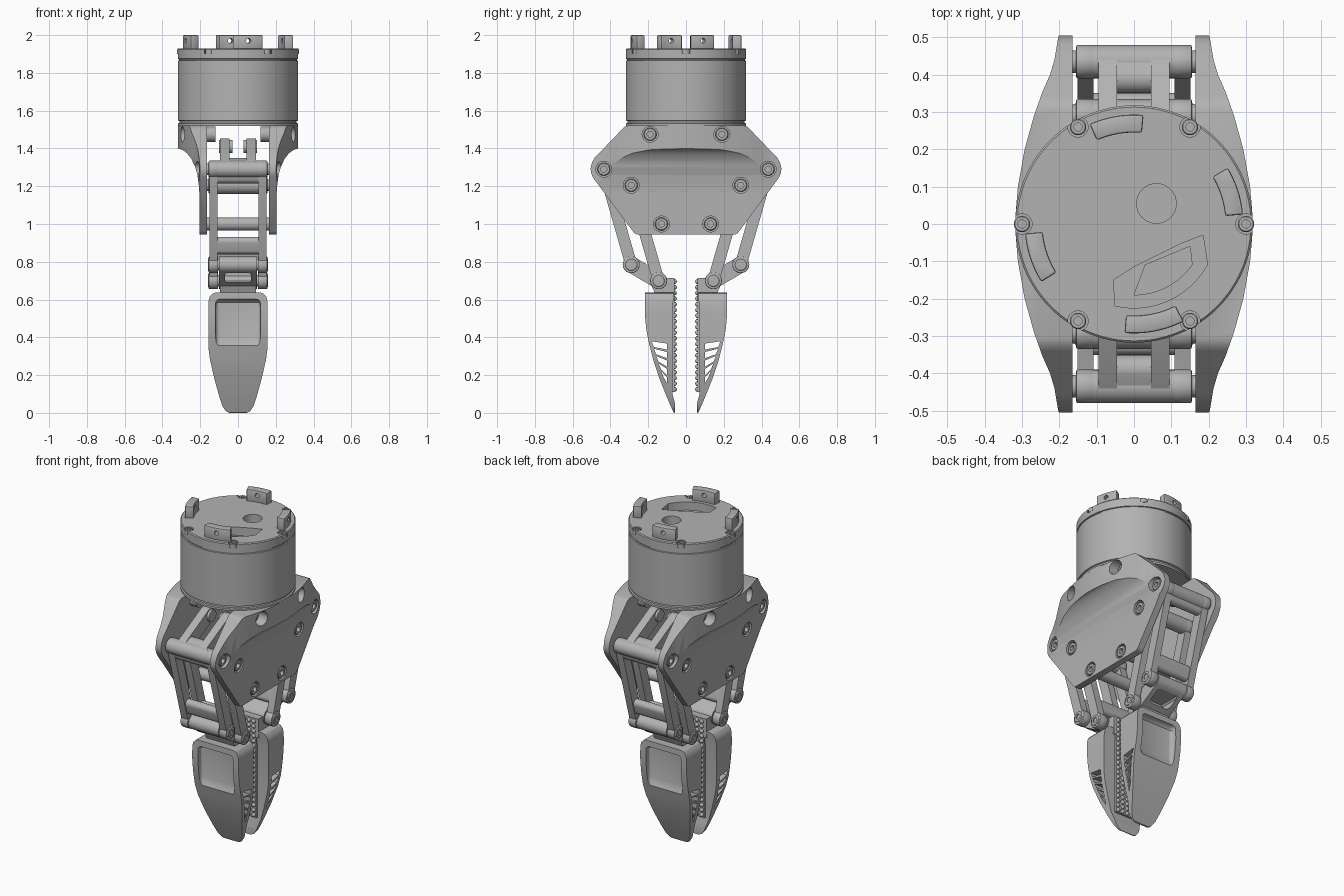
import bpy, bmesh, math
from mathutils import Vector

if "Cube" in bpy.data.objects:
    bpy.data.objects.remove(bpy.data.objects["Cube"], do_unlink=True)

grey = bpy.data.materials.new("machined_grey")
grey.use_nodes = True
grey.diffuse_color = (0.45, 0.45, 0.45, 1)
grey.node_tree.nodes["Principled BSDF"].inputs["Base Color"].default_value = grey.diffuse_color


def place(axis, u, v, h):
    return {"x": (h, u, v), "y": (u, h, v), "z": (u, v, h)}[axis]


def finish(name, bm):
    bmesh.ops.recalc_face_normals(bm, faces=bm.faces)
    mesh = bpy.data.meshes.new(name)
    bm.to_mesh(mesh)
    bm.free()
    mesh.materials.append(grey)
    ob = bpy.data.objects.new(name, mesh)
    bpy.context.collection.objects.link(ob)
    return ob


def prism(name, pts, axis, a, b):
    """Extrude a 2D outline along an axis from a to b."""
    bm = bmesh.new()
    ends = [[bm.verts.new(place(axis, u, v, h)) for u, v in pts] for h in (a, b)]
    for ring in ends:
        bm.faces.new(ring)
    n = len(pts)
    for i in range(n):
        j = (i + 1) % n
        bm.faces.new((ends[0][i], ends[0][j], ends[1][j], ends[1][i]))
    return finish(name, bm)


def arc(c, r, a0, a1, n):
    return [(c[0] + r * math.cos(math.radians(a0 + (a1 - a0) * i / n)),
             c[1] + r * math.sin(math.radians(a0 + (a1 - a0) * i / n))) for i in range(n + 1)]


def circle(c, r, n=32):
    return arc(c, r, 0, 360 - 360 / n, n - 1)


def sector(r0, r1, a0, a1):
    return arc((0, 0), r1, a0, a1, 12) + arc((0, 0), r0, a1, a0, 12)


def capsule(p, q, r):
    ang = math.degrees(math.atan2(q[1] - p[1], q[0] - p[0]))
    return arc(q, r, ang - 90, ang + 90, 12) + arc(p, r, ang + 90, ang + 270, 12)


def lathe(name, profile, axis, c):
    """Spin a closed (radius, height) profile round an axis; zero radius becomes a tiny pole."""
    bm = bmesh.new()
    n = 96 if max(r for r, h in profile) > .1 else 32
    rings = [[bm.verts.new(place(axis, u, v, h)) for u, v in circle(c, max(r, .0005), n)] for r, h in profile]
    for k in range(len(rings)):
        A, B = rings[k], rings[(k + 1) % len(rings)]
        for i in range(n):
            j = (i + 1) % n
            bm.faces.new((A[i], A[j], B[j], B[i]))
    return finish(name, bm)


def apply_mod(ob, mod):
    bpy.context.view_layer.objects.active = ob
    bpy.ops.object.modifier_apply(modifier=mod.name)


def cut(ob, tool, op="DIFFERENCE"):
    mod = ob.modifiers.new("cut", "BOOLEAN")
    mod.operation, mod.object, mod.solver = op, tool, "EXACT"
    apply_mod(ob, mod)
    bpy.data.objects.remove(tool, do_unlink=True)


def bevel(ob, width, seg=2):
    mod = ob.modifiers.new("bevel", "BEVEL")
    mod.width, mod.segments, mod.limit_method, mod.angle_limit = width, seg, "ANGLE", .7
    apply_mod(ob, mod)


def lerp(p, q, t):
    return (p[0] + (q[0] - p[0]) * t, p[1] + (q[1] - p[1]) * t)


def mirror_pts(half):
    return half + [(-u, v) for u, v in reversed(half)]


def screw(name, c, side, x):
    ring = [(.016, x - .03), (.034, x - .03), (.034, x - .004), (.03, x), (.016, x)]
    lathe(name, [(r, side * h) for r, h in ring], "x", c)


# Round motor housing with a seam under its lid
body = lathe("motor_housing", [(0, 1.52), (.318, 1.52), (.318, 1.532), (.31, 1.535), (.31, 1.545), (.318, 1.548),
             (.318, 1.865), (.312, 1.867), (.312, 1.873), (.318, 1.875), (.318, 1.925), (.313, 1.93), (0, 1.93)], "z", (0, 0))
cut(body, prism("shaft_hole", circle((.06, .055), .053), "z", 1.8, 2))
slot = arc((0, 0), .225, -103, -29, 16) + [(.185, -.03), (.12, -.055), (.0, -.115), (-.055, -.15)]
cut(body, prism("cable_slot", slot, "z", 1.88, 2))
cut(body, prism("deep_slot", arc((0, 0), .19, -90, -35, 12) + [(.15, -.06), (.03, -.11)], "z", 1.8, 1.9))
for k in range(6):
    a = math.radians(60 * k)
    c = (.3 * math.cos(a), .3 * math.sin(a))
    cut(body, prism("notch", circle(c, .027), "z", 1.903, 2))
    lathe("lid_screw", [(.011, 1.9), (.022, 1.9), (.022, 1.924), (.019, 1.928), (.011, 1.928)], "z", c)

# Four curved mounting tabs with a radial hole
for a0, a1 in ((5, 31), (85, 114), (185, 212), (265, 297)):
    tab = prism("mounting_tab", sector(.245, .293, a0, a1), "z", 1.92, 2)
    bevel(tab, .006)
    hole = prism("hole", circle((0, 1.97), .013, 16), "x", .2, .35)
    hole.rotation_euler.z = math.radians((a0 + a1) / 2)
    bpy.context.view_layer.update()
    cut(tab, hole)

# Flared side plates
half_outline = [(.26, .945), (.272, .95), (.283, .963), (.492, 1.245), (.503, 1.27), (.505, 1.295),
                (.498, 1.325), (.483, 1.352), (.455, 1.38), (.34, 1.5), (.325, 1.515), (.305, 1.522)]
flare = [(.165, .9), (.205, .9), (.205, 1.17), (.208, 1.21), (.215, 1.26), (.228, 1.305), (.247, 1.345),
         (.27, 1.375), (.295, 1.393), (.33, 1.402), (.33, 1.55), (.165, 1.55)]
half_shape = [(.19, .53), (.203, .5), (.213, .44), (.225, .4), (.245, .355), (.268, .29), (.293, .2), (.311, .1), (.317, .03)]
shape = [(.16, .53)] + half_shape + [(x, -y) for x, y in reversed(half_shape)] + [(.16, -.53)]
plate_pivots = ((.19, 1.475, .25), (.435, 1.29, .205), (.29, 1.205, .205), (.13, 1.0, .205))
for side, label in ((1, "left"), (-1, "right")):
    plate = prism(label + "_side_plate", mirror_pts(half_outline), "x", side * .165, side * .34)
    cut(plate, prism("flare", [(side * x, z) for x, z in flare], "y", -.6, .6), "INTERSECT")
    cut(plate, prism("shape", [(side * x, y) for x, y in shape], "z", .8, 1.6), "INTERSECT")
    for y, z, x in plate_pivots:
        for s in (1, -1):
            cut(plate, prism("counterbore", circle((s * y, z), .042), "x", side * (x - .022), side * .4))
            screw("plate_screw", (s * y, z), side, x)

# Crossbars and screw stubs between the plates
for s in (1, -1):
    prism("spacer_bar", circle((s * .13, 1.0), .035), "x", -.17, .17)
    for y, z in ((.435, 1.29), (.29, 1.205)):
        prism("pivot_pin", circle((s * y, z), .03), "x", -.17, .17)
    for x in (.12, -.12):
        prism("standoff", circle((s * .19, 1.475), .04), "x", x, x * 1.4)


def link(name, p, q, bars):
    """Two rails with round ends, joined by crossbars given as spans along the link."""
    for x in (1, -1):
        prism(name + "_rail", capsule(p, q, .031), "x", x * .108, x * .152)
        for c in (p, q):
            end = prism(name + "_eye", circle(c, .045), "x", x * .105, x * .155)
            bevel(end, .005)
    for t0, t1, r in bars:
        prism(name + "_crossbar", capsule(lerp(p, q, t0), lerp(p, q, t1), r), "x", -.11, .11)


for s, label in ((-1, "front"), (1, "back")):
    top_out, top_in = (s * .435, 1.29), (s * .29, 1.205)
    low_out, low_in = (s * .29, .785), (s * .145, .7)
    # Parallel linkage
    link(label + "_outer_link", top_out, low_out, ((0, .001, .045), (.06, .09, .03), (.76, .84, .026)))
    link(label + "_inner_link", top_in, low_in, ((0, .001, .045), (.72, .8, .026)))
    for c in (low_out, low_in):
        for side in (1, -1):
            screw(label + "_link_screw", c, side, .16)
        prism(label + "_lower_pin", circle(c, .03), "x", -.135, .135)
    # Drive lever up into the housing
    for x in (1, -1):
        prism(label + "_lever_arm", capsule(top_out, (s * .2, 1.41), .042), "x", x * .045, x * .095)
        prism(label + "_lever_eye", circle((s * .2, 1.41), .035), "x", x * .03, x * .1)
    prism(label + "_lever_web", capsule(top_out, (s * .39, 1.31), .04), "x", -.05, .05)
    # Coupler carrying the finger
    coupler = prism(label + "_coupler", capsule(low_out, low_in, .043), "x", -.1, .1)
    cut(coupler, prism("window", [(-.06, .69), (.06, .69), (.07, .7), (.07, .73), (.06, .74), (-.06, .74), (-.07, .73), (-.07, .7)],
                       "y", s * .16, s * .4))
    prism(label + "_finger_neck", [(s * .06, .6), (s * .06, .715), (s * .15, .715), (s * .19, .69), (s * .15, .6)], "x", -.095, .095)

    # Finger: side profile trimmed by its front outline
    side_profile = [(.062, .637), (.216, .637), (.218, .52), (.21, .44), (.195, .365), (.172, .275),
                    (.14, .18), (.1, .08), (.066, .003), (.058, .0), (.058, .05), (.072, .1), (.072, .55)]
    finger = prism(label + "_finger", [(s * y, z) for y, z in side_profile], "x", -.2, .2)
    outline = [(.045, .0), (.065, .01), (.082, .035), (.1, .09), (.125, .18), (.148, .28), (.156, .34),
               (.156, .59), (.15, .615), (.135, .632), (.115, .638)]
    cut(finger, prism("outline", mirror_pts(outline), "y", -.4, .4), "INTERSECT")
    recess = [(.3, .602), (.195, .602), (.182, .585), (.178, .4), (.184, .38), (.198, .34), (.3, .32)]
    tool = prism("recess", [(s * y, z) for y, z in recess], "x", -.118, .118)
    bevel(tool, .02, 3)
    cut(finger, tool)
    # Slanted lightening slots through the finger sides
    for k in range(5):
        z = .155 + .045 * k
        outer = .108 + .0125 * (k + 1)
        slot = [(.1, z), (outer, z + .038 - .012 * k * .5 + .0), (outer + .012, z + .068 - .006 * k), (.1, z + .032)]
        cut(finger, prism("slot", [(s * y, zz) for y, zz in slot], "x", -.3, .3))
    # Grip pad with rows of round studs
    prism(label + "_grip_pad", [(s * y, z) for y, z in ((.06, .11), (.06, .71), (.085, .71), (.085, .11))], "x", -.08, .08)
    bm = bmesh.new()
    for row in range(20):
        for col in range(5):
            dot = bmesh.ops.create_icosphere(bm, subdivisions=2, radius=.013)["verts"]
            bmesh.ops.translate(bm, verts=dot, vec=Vector((.032 * (col - 2), s * .061, .125 + .03 * row)))
    finish(label + "_grip_studs", bm)

# Smooth curved surfaces and keep machined edges crisp
bpy.ops.object.select_all(action="DESELECT")
for ob in bpy.context.scene.objects:
    if ob.type == "MESH":
        ob.select_set(True)
        bpy.context.view_layer.objects.active = ob
bpy.ops.object.shade_smooth_by_angle(angle=math.radians(30))
